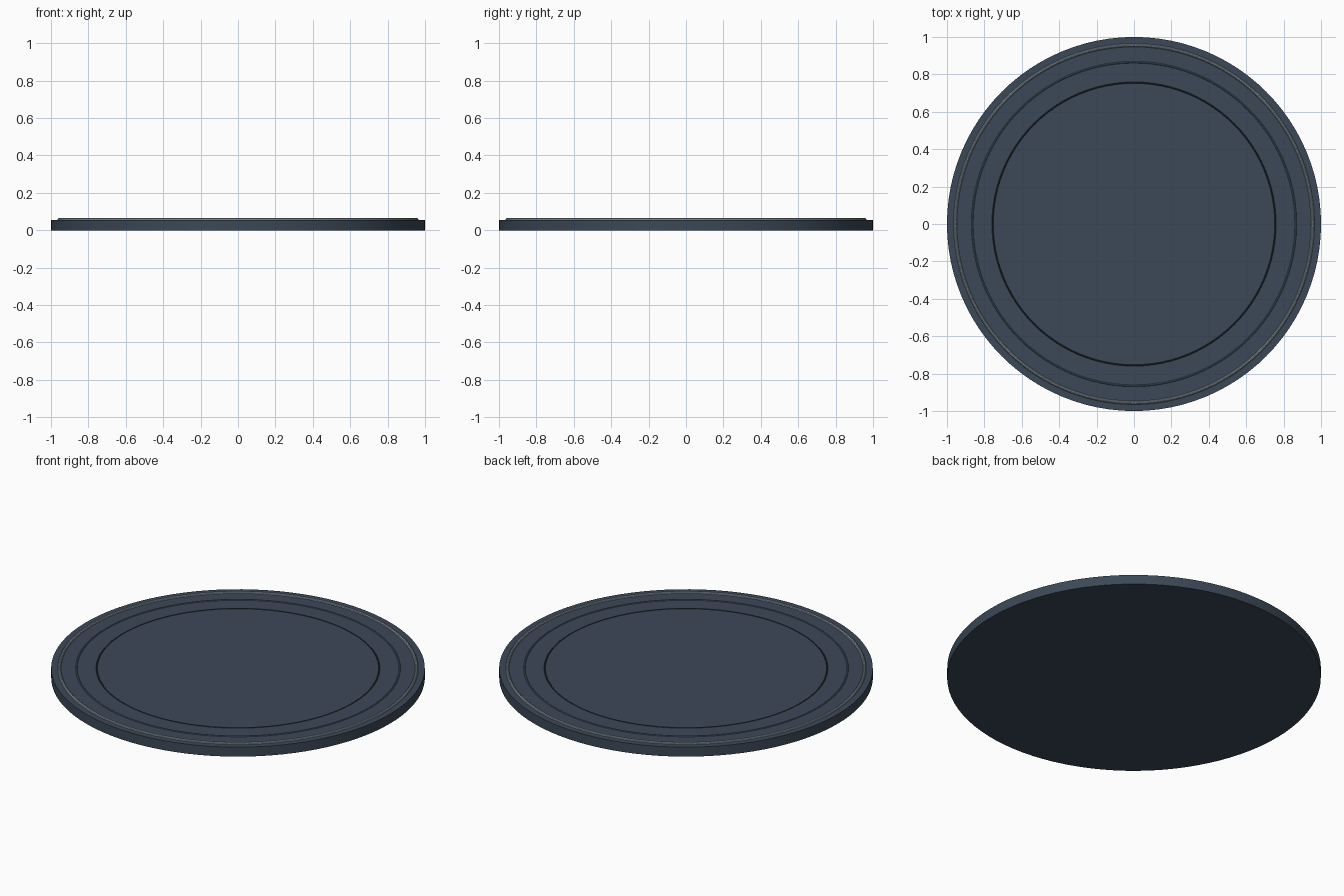
import bpy, math

if "Cube" in bpy.data.objects:
    bpy.data.objects.remove(bpy.data.objects["Cube"])


def paint(obj, name, color):
    mat = bpy.data.materials.new(name)
    mat.diffuse_color = (*color, 1)
    mat.use_nodes = True
    mat.node_tree.nodes["Principled BSDF"].inputs["Base Color"].default_value = mat.diffuse_color
    obj.data.materials.append(mat)


def smooth(obj):
    bpy.ops.object.shade_smooth_by_angle(angle=math.radians(35))


def ring(name, radius, thickness, z, color):
    bpy.ops.mesh.primitive_torus_add(major_radius=radius, minor_radius=thickness,
                                     major_segments=96, minor_segments=10,
                                     location=(0, 0, z))
    obj = bpy.context.object
    obj.name = name
    smooth(obj)
    paint(obj, name + "_paint", color)


# Flat round base plate
bpy.ops.mesh.primitive_cylinder_add(vertices=96, radius=1, depth=0.056, location=(0, 0, 0.028))
plate = bpy.context.object
plate.name = "base_plate"
smooth(plate)
paint(plate, "slate", (0.045, 0.065, 0.095))

# Concentric trim rings half sunk into the top face
ring("outer_trim_ring", 0.956, 0.009, 0.056, (0.26, 0.33, 0.38))
ring("middle_trim_ring", 0.865, 0.005, 0.055, (0.07, 0.12, 0.18))
ring("inner_groove_ring", 0.756, 0.005, 0.053, (0.015, 0.022, 0.03))
